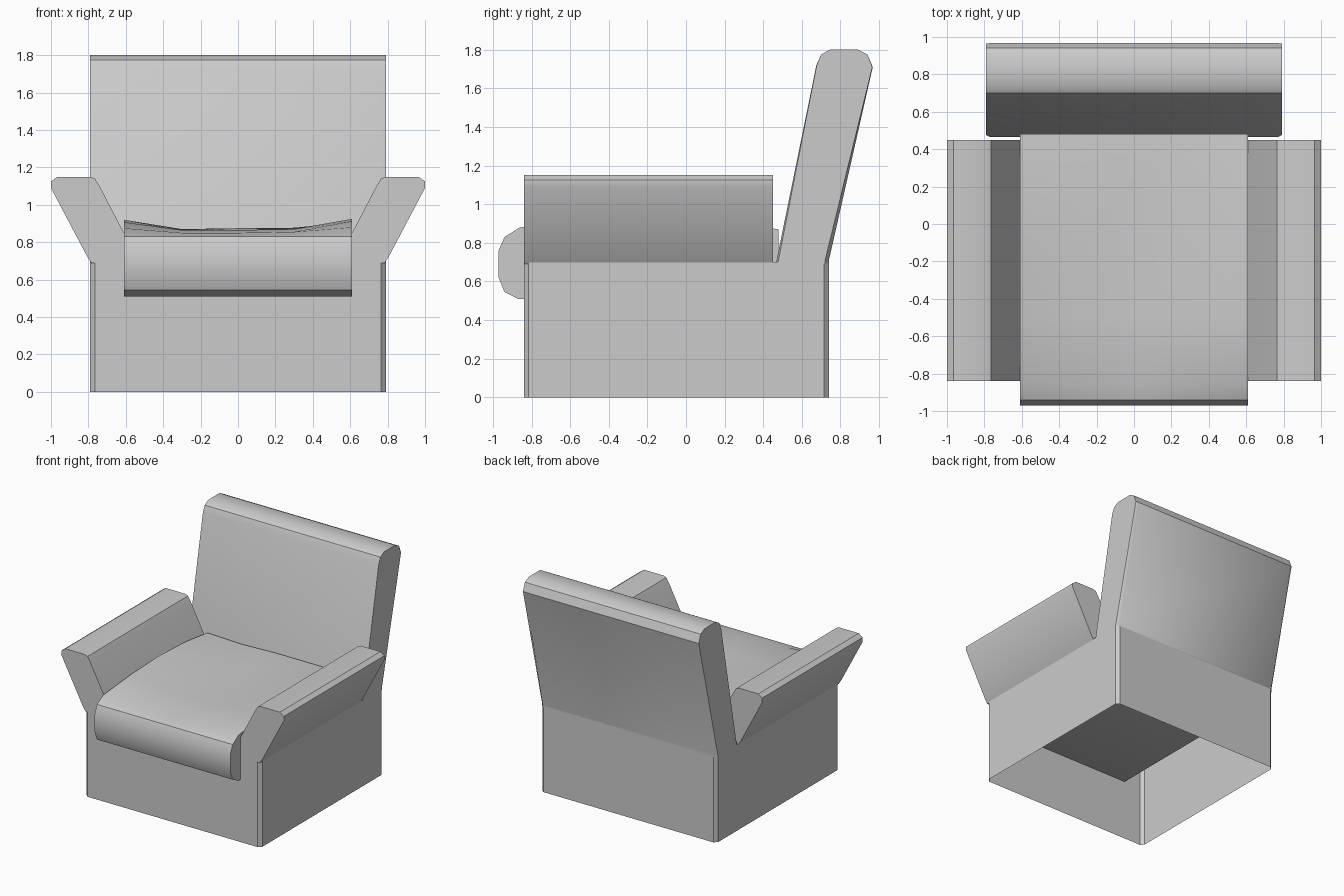
import bpy, bmesh, math

if "Cube" in bpy.data.objects:
    bpy.data.objects.remove(bpy.data.objects["Cube"])


def loft(name, sections, caps=True, mirror=False):
    """Join matching closed cross-sections into one skin."""
    bm = bmesh.new()
    rings = [[bm.verts.new(p) for p in s] for s in sections]
    n = len(rings[0])
    for a, b in zip(rings, rings[1:]):
        for i in range(n):
            j = (i + 1) % n
            bm.faces.new((a[i], a[j], b[j], b[i]))
    if caps:
        bm.faces.new(rings[0])
        bm.faces.new(rings[-1])
    bmesh.ops.remove_doubles(bm, verts=bm.verts, dist=1e-5)
    bmesh.ops.recalc_face_normals(bm, faces=bm.faces)
    me = bpy.data.meshes.new(name)
    bm.to_mesh(me)
    bm.free()
    ob = bpy.data.objects.new(name, me)
    bpy.context.collection.objects.link(ob)
    bpy.ops.object.select_all(action='DESELECT')
    ob.select_set(True)
    bpy.context.view_layer.objects.active = ob
    bpy.ops.object.shade_smooth_by_angle(angle=math.radians(32))
    if mirror:
        ob.modifiers.new("Mirror", 'MIRROR')
    return ob


# Base: open-bottomed walls with chamfered vertical corners
X, Y0, Y1, C = 0.79, -0.84, 0.74, 0.025
outline = [(-X + C, Y0), (X - C, Y0), (X, Y0 + C), (X, Y1 - C),
           (X - C, Y1), (-X + C, Y1), (-X, Y1 - C), (-X, Y0 + C)]
loft("base", [[(x, y, z) for x, y in outline] for z in (0, 0.7)], caps=False)

# Arms: outward-leaning profile run front to back
arm = [(0.53, 0.69), (0.785, 0.69), (0.81, 0.73), (1.0, 1.09), (1.0, 1.125),
       (0.965, 1.15), (0.79, 1.15), (0.765, 1.14), (0.74, 1.10), (0.61, 0.85)]
loft("arms", [[(x, y, z) for x, z in arm] for y in (-0.84, 0.45)], mirror=True)

# Backrest: leaning slab with rounded top and slim chamfers down the sides
full = [(0.465, 0.69), (0.675, 1.72), (0.70, 1.775), (0.745, 1.80), (0.89, 1.80),
        (0.94, 1.775), (0.967, 1.71), (0.74, 0.71), (0.74, 0.69)]
trim = [(0.475, 0.69), (0.677, 1.72), (0.70, 1.775), (0.745, 1.80), (0.89, 1.80),
        (0.94, 1.775), (0.965, 1.71), (0.72, 0.71), (0.72, 0.69)]
loft("backrest", [[(x, y, z) for y, z in p] for x, p in
                  ((-0.79, trim), (-0.77, full), (0.77, full), (0.79, trim))])


# Seat cushion: rolled front edge, sagging middle and raised sides
def cushion(x, front, mid, back):
    p = [(0.48, 0.51), (-0.87, 0.51), (-0.94, 0.545), (-0.97, 0.62), (-0.97, 0.76),
         (-0.94, 0.83), (-0.86, front), (-0.5, (front + mid) / 2 + 0.01),
         (-0.15, mid), (0.2, (mid + back) / 2 + 0.01), (0.48, back)]
    return [(x, y, z) for y, z in p]


loft("seat_cushion", [cushion(-0.61, 0.875, 0.92, 0.87), cushion(-0.3, 0.85, 0.86, 0.86),
                      cushion(0, 0.85, 0.86, 0.87), cushion(0.3, 0.855, 0.865, 0.87),
                      cushion(0.61, 0.88, 0.925, 0.87)])
